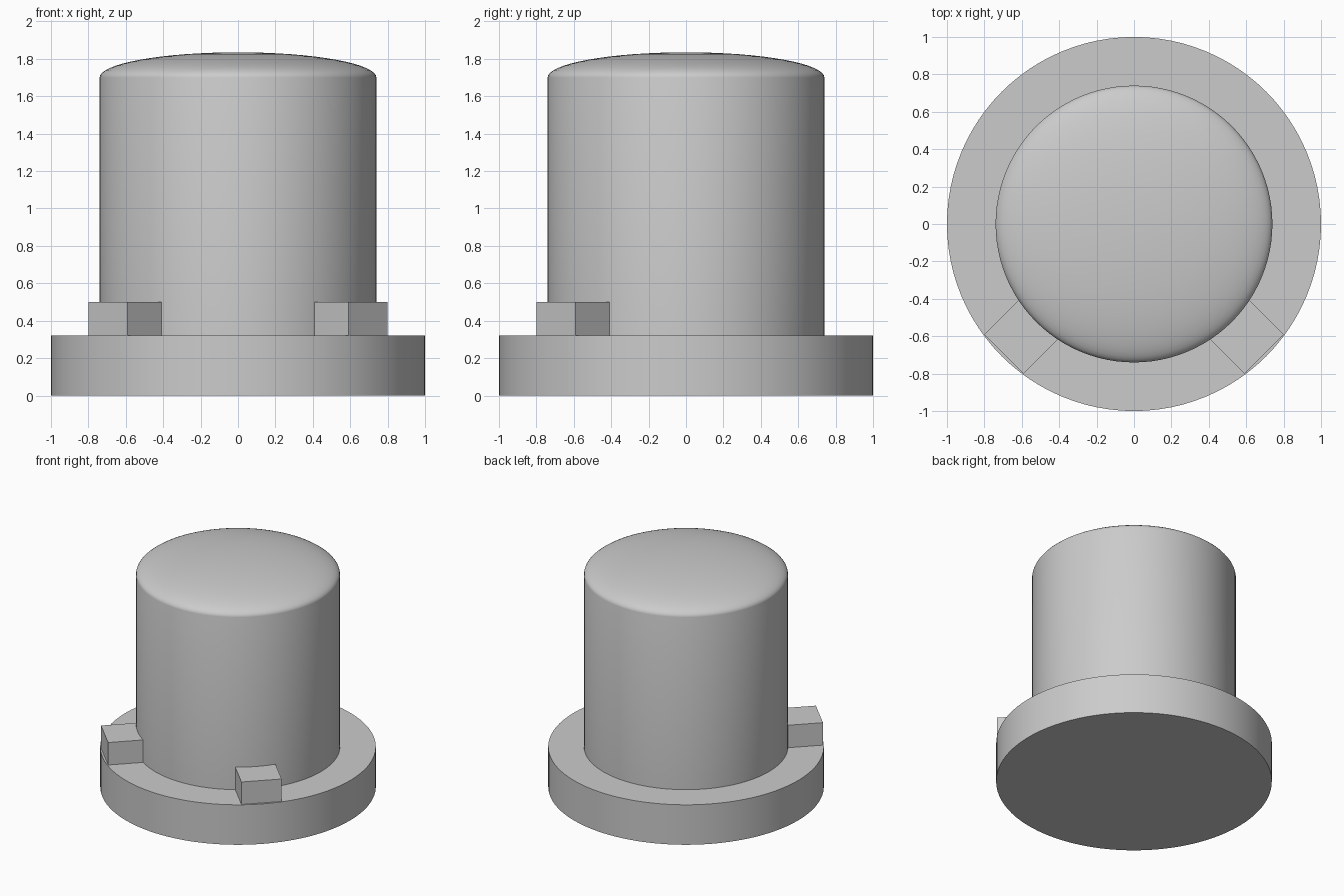
import bpy, bmesh
from math import sin, cos, pi, radians
from mathutils import Matrix

cube = bpy.data.objects.get("Cube")
if cube:
    bpy.data.objects.remove(cube, do_unlink=True)

grey = bpy.data.materials.new("plain grey")
grey.use_nodes = True
COLOUR = (0.6, 0.6, 0.6, 1)
grey.diffuse_color = COLOUR
grey.node_tree.nodes["Principled BSDF"].inputs["Base Color"].default_value = COLOUR

SIDES = 96
BASE_TOP, BODY_R, SHOULDER, DOME_H = 0.32, 0.74, 1.70, 0.135


def add_object(name, bm):
    bmesh.ops.recalc_face_normals(bm, faces=bm.faces)
    mesh = bpy.data.meshes.new(name)
    bm.to_mesh(mesh)
    bm.free()
    mesh.materials.append(grey)
    obj = bpy.data.objects.new(name, mesh)
    bpy.context.collection.objects.link(obj)
    return obj


def lathe(name, profile):
    """Spin an (r, z) profile around the z axis and shade it smooth."""
    bm = bmesh.new()
    verts = [bm.verts.new((r, 0, z)) for r, z in profile]
    edges = [bm.edges.new(pair) for pair in zip(verts, verts[1:])]
    bmesh.ops.spin(bm, geom=verts + edges, axis=(0, 0, 1), cent=(0, 0, 0),
                   angle=2 * pi, steps=SIDES, use_duplicate=False)
    bmesh.ops.remove_doubles(bm, verts=bm.verts, dist=1e-4)
    obj = add_object(name, bm)
    bpy.ops.object.select_all(action='DESELECT')
    obj.select_set(True)
    bpy.context.view_layer.objects.active = obj
    bpy.ops.object.shade_smooth_by_angle(angle=radians(35))
    return obj


# Round flange and domed body in one turned piece
dome = [(BODY_R * cos(a), SHOULDER + DOME_H * sin(a))
        for a in (pi / 2 * i / 16 for i in range(16))]
lathe("flanged_cap", [(0, 0), (1, 0), (1, BASE_TOP), (BODY_R, BASE_TOP)]
      + dome + [(0, SHOULDER + DOME_H)])

# Two locating lugs on the flange, set diagonally at the front
for name, angle in (("left_lug", -45), ("right_lug", -135)):
    bm = bmesh.new()
    inner, outer, width, top = 0.66, 0.983, 0.296, 0.50
    bottom = BASE_TOP - 0.02
    bmesh.ops.create_cube(bm, size=1, matrix=(
        Matrix.Rotation(radians(angle), 4, 'Z')
        @ Matrix.Translation(((inner + outer) / 2, 0, (bottom + top) / 2))
        @ Matrix.Diagonal((outer - inner, width, top - bottom, 1))))
    add_object(name, bm)
